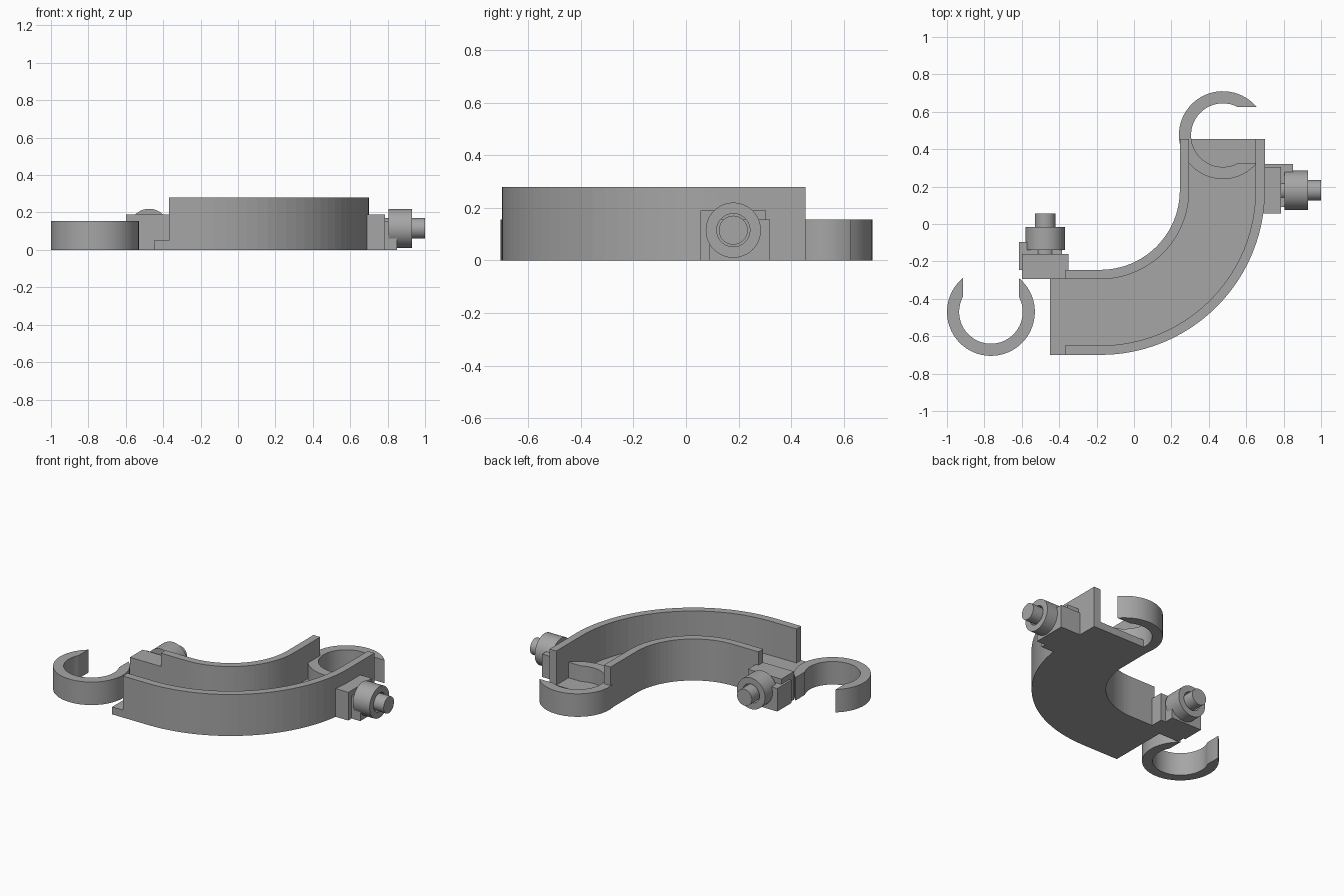
import bpy, bmesh
from math import sin, cos, asin, pi, radians
from mathutils import Matrix

cube = bpy.data.objects.get("Cube")
if cube:
    bpy.data.objects.remove(cube)

grey = bpy.data.materials.new("plain grey")
grey.use_nodes = True
colour = (0.38, 0.38, 0.38, 1)
grey.diffuse_color = colour
grey.node_tree.nodes["Principled BSDF"].inputs["Base Color"].default_value = colour


def finish(name, bm, matrix=Matrix(), smooth=False):
    bmesh.ops.recalc_face_normals(bm, faces=bm.faces)
    bm.transform(matrix)
    mesh = bpy.data.meshes.new(name)
    bm.to_mesh(mesh)
    bm.free()
    mesh.materials.append(grey)
    obj = bpy.data.objects.new(name, mesh)
    bpy.context.collection.objects.link(obj)
    if smooth:
        bpy.ops.object.select_all(action='DESELECT')
        obj.select_set(True)
        bpy.context.view_layer.objects.active = obj
        bpy.ops.object.shade_smooth_by_angle(angle=radians(30))
    return obj


def strip(name, inner, outer, z0, z1, closed=False, matrix=Matrix(), smooth=False):
    """Upright band between two matching plan lines."""
    bm = bmesh.new()
    rows = [[bm.verts.new((p[0], p[1], z)) for p, z in
             ((a, z0), (b, z0), (b, z1), (a, z1))] for a, b in zip(inner, outer)]
    pairs = list(zip(rows, rows[1:]))
    if closed:
        pairs.append((rows[-1], rows[0]))
    else:
        bm.faces.new(rows[0])
        bm.faces.new(rows[-1])
    for r, s in pairs:
        for i in range(4):
            j = (i + 1) % 4
            bm.faces.new((r[i], r[j], s[j], s[i]))
    return finish(name, bm, matrix, smooth)


def box(name, x0, x1, y0, y1, z0, z1, matrix=Matrix()):
    return strip(name, [(x0, y0), (x1, y0)], [(x0, y1), (x1, y1)], z0, z1, matrix=matrix)


def arc(cx, cy, r, a0, a1, n):
    return [(cx + r * cos(a0 + (a1 - a0) * i / n),
             cy + r * sin(a0 + (a1 - a0) * i / n)) for i in range(n + 1)]


# Curved channel: straight, quarter bend, straight
BEND = -0.18, 0.18
END = 0.455


def bend_line(r, start):
    cx, cy = BEND
    return [(start, cy - r)] + arc(cx, cy, r, -pi / 2, 0, 24) + [(cx + r, END)]


R_IN, R_OUT, WALL = 0.425, 0.88, 0.05
WALL_START, FLOOR_START = -0.37, -0.45
FLOOR_TOP, WALL_TOP = 0.05, 0.28
strip("inner_wall", bend_line(R_IN, WALL_START), bend_line(R_IN + WALL, WALL_START), 0, WALL_TOP)
strip("outer_wall", bend_line(R_OUT - WALL, WALL_START), bend_line(R_OUT, WALL_START), 0, WALL_TOP)
strip("channel_floor", bend_line(R_IN + WALL, FLOOR_START),
      bend_line(R_OUT - WALL, FLOOR_START), 0, FLOOR_TOP)
box("floor_lip", FLOOR_START, WALL_START, -0.70, -0.65, 0, FLOOR_TOP)


# Open clip rings
def clip_ring(name, cx, cy, facing, r_in=0.17, r_out=0.235, half_gap=0.15):
    lines = []
    for r in (r_in, r_out):
        a = asin(half_gap / r)
        lines.append(arc(cx, cy, r, facing + a, facing + 2 * pi - a, 48))
    strip(name, lines[0], lines[1], 0, 0.155, smooth=True)


clip_ring("end_clip_ring", 0.475, 0.475, 0)
clip_ring("loose_clip_ring", -0.765, -0.47, pi / 2)


# Side mounts: block, cradle, shaft and collar, pointing outward along local x
def side_mount(prefix, x, y, turn):
    place = Matrix.Translation((x, y, 0)) @ Matrix.Rotation(turn, 4, 'Z')
    box(prefix + "_block", -0.02, 0.085, -0.125, 0.125, 0, 0.19, place)
    box(prefix + "_cradle", 0, 0.15, -0.09, 0.14, 0, 0.155, place)
    axis = place @ Matrix.Translation((0, 0, 0.115)) @ Matrix.Rotation(pi / 2, 4, 'Y')
    strip(prefix + "_collar", arc(0, 0, 0.063, 0, 2 * pi, 48)[:-1],
          arc(0, 0, 0.105, 0, 2 * pi, 48)[:-1], 0.105, 0.23, True, axis, True)
    bm = bmesh.new()
    bmesh.ops.create_cone(bm, cap_ends=True, segments=48, radius1=0.055, radius2=0.055,
                          depth=0.25, matrix=Matrix.Translation((0, 0, 0.175)))
    finish(prefix + "_shaft", bm, axis, True)


side_mount("left_mount", 0.70, 0.18, 0)
side_mount("right_mount", -0.475, -0.245, pi / 2)
box("right_mount_backing", -0.60, WALL_START, -0.295, -0.245, 0, 0.19)
